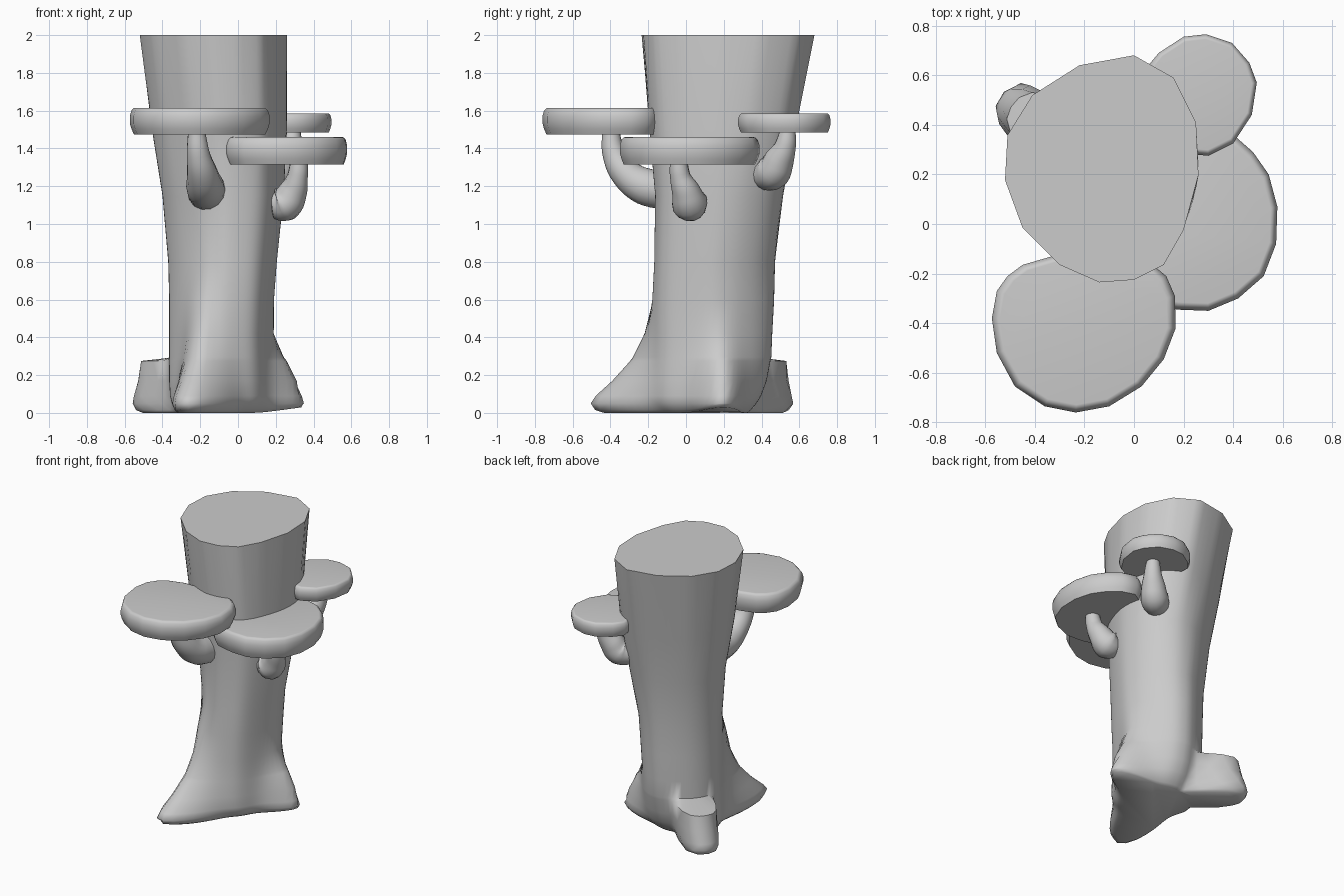
import bpy, bmesh, math

if "Cube" in bpy.data.objects:
    bpy.data.objects.remove(bpy.data.objects["Cube"])


def finish(bm, name, angle):
    bmesh.ops.recalc_face_normals(bm, faces=bm.faces)
    me = bpy.data.meshes.new(name)
    bm.to_mesh(me)
    bm.free()
    ob = bpy.data.objects.new(name, me)
    bpy.context.collection.objects.link(ob)
    smooth(ob, angle)


def smooth(ob, angle):
    bpy.ops.object.select_all(action='DESELECT')
    ob.select_set(True)
    bpy.context.view_layer.objects.active = ob
    bpy.ops.object.shade_smooth_by_angle(angle=math.radians(angle))


def loft(name, rings, angle):
    bm = bmesh.new()
    loops = [[bm.verts.new(p) for p in r] for r in rings]
    n = len(loops[0])
    for a, b in zip(loops, loops[1:]):
        for i in range(n):
            j = (i + 1) % n
            bm.faces.new((a[i], a[j], b[j], b[i]))
    bm.faces.new(loops[0])
    bm.faces.new(loops[-1])
    finish(bm, name, angle)


# Trunk: one 14-sided outline fitted to bounds per height, with three root lobes
TOP = [(-.52, .18), (-.45, -.01), (-.30, -.16), (-.14, -.23), (0, -.22), (.12, -.16), (.20, -.02),
       (.26, .20), (.25, .41), (.16, .59), (0, .68), (-.22, .64), (-.41, .52), (-.51, .36)]
SUB = 5


def outline(rounded):
    pts = []
    for i in range(len(TOP)):
        a, b, c, d = (TOP[(i + k) % len(TOP)] for k in (-1, 0, 1, 2))
        for k in range(SUB):
            t = k / SUB
            p = []
            for e in (0, 1):
                v = b[e] + (c[e] - b[e]) * t
                if rounded:
                    v = .5 * (2 * b[e] + (c[e] - a[e]) * t
                              + (2 * a[e] - 5 * b[e] + 4 * c[e] - d[e]) * t * t
                              + (3 * b[e] - a[e] - 3 * c[e] + d[e]) * t ** 3)
                p.append(v)
            pts.append(((p[0] + .13) / .39, (p[1] - .225) / .455))
    return pts


CX, CY = -.08, .16
# root direction, angular width, bluntness: front, right, back left
ROOTS = [(-107, .36, 1.6), (5, .38, 1.5), (141, .35, 3)]
# z, x0, x1, y0, y1, reach of each root (0 = none)
RINGS = [(0, -.31, .13, -.10, .33, .62, .42, .52),
         (.015, -.33, .15, -.12, .35, .67, .43, .56),
         (.05, -.345, .175, -.15, .38, .70, .435, .58),
         (.09, -.355, .18, -.16, .405, .67, .42, .57),
         (.17, -.36, .18, -.165, .435, .575, .395, .545),
         (.275, -.36, .18, -.165, .455, .475, .34, .52),
         (.295, -.36, .18, -.165, .46, .46, .325, 0),
         (.42, -.36, .18, -.165, .465, .395, .27, 0),
         (.60, -.36, .19, -.17, .475, .345, 0, 0),
         (.80, -.365, .205, -.165, .48, 0, 0, 0),
         (1.15, -.395, .24, -.16, .52, 0, 0, 0),
         (1.5, -.45, .255, -.19, .58, 0, 0, 0),
         (2, -.52, .26, -.235, .68, 0, 0, 0)]
rings = []
for z, x0, x1, y0, y1, *reach in RINGS:
    ring = []
    # the lower trunk is slimmer across one diagonal
    slim = .2 * min(1, max(0, (1.5 - z) / .7))
    for u, v in outline(z < 2):
        s = 1 - slim * max(0, u * v)
        x = (x0 + x1) / 2 + u * s * (x1 - x0) / 2 - CX
        y = (y0 + y1) / 2 + v * s * (y1 - y0) / 2 - CY
        r, a = math.hypot(x, y), math.atan2(y, x)
        add = lift = 0
        for k, ((deg, width, power), R) in enumerate(zip(ROOTS, reach)):
            d = abs((a - math.radians(deg) + math.pi) % math.tau - math.pi)
            w = math.exp(-(d / width) ** power)
            if R:
                add += max(0, R - r) * w
            if k == 1 and z < .05:
                lift = .03 * w
        ring.append((CX + (r + add) * math.cos(a), CY + (r + add) * math.sin(a), z + lift))
    rings.append(ring)
loft("trunk", rings, 70)


# Shelf caps: flat discs with rounded rims
def shelf(name, pts, z0, z1):
    cx = sum(p[0] for p in pts) / len(pts)
    cy = sum(p[1] for p in pts) / len(pts)
    h = z1 - z0
    rings = []
    for t, s in ((0, .94), (.2, .975), (.42, 1), (.68, 1), (.9, .975), (.99, .94), (1, .91)):
        rings.append([(cx + (x - cx) * s, cy + (y - cy) * s, z0 + h * t) for x, y in pts])
    loft(name, rings, 60)


shelf("front_shelf", [(-.573, -.38), (-.553, -.52), (-.48, -.655), (-.36, -.735), (-.235, -.76),
                      (-.10, -.735), (.03, -.655), (.12, -.545), (.168, -.42), (.165, -.29),
                      (.13, -.21), (.07, -.16), (-.10, -.13), (-.33, -.13), (-.45, -.165),
                      (-.51, -.21), (-.553, -.27)], 1.475, 1.615)
shelf("right_shelf", [(.578, .07), (.543, .20), (.48, .29), (.40, .36), (.30, .39), (.20, .33),
                      (.08, .15), (-.03, -.02), (-.075, -.13), (-.05, -.23), (.03, -.31),
                      (.17, -.345), (.30, -.35), (.42, -.30), (.523, -.21), (.573, -.08)], 1.315, 1.46)
shelf("back_shelf", [(.495, .57), (.465, .65), (.395, .73), (.29, .765), (.20, .755), (.10, .69),
                     (.05, .63), (.06, .50), (.12, .36), (.20, .285), (.30, .275), (.40, .325),
                     (.475, .44)], 1.485, 1.585)


# Curved stalks: tapered tubes with a rounded bulb, from the trunk up to each shelf
def stalk(name, pts):
    cu = bpy.data.curves.new(name, 'CURVE')
    cu.dimensions = '3D'
    cu.bevel_depth = 1
    cu.bevel_resolution = 5
    cu.resolution_u = 6
    cu.use_fill_caps = True
    sp = cu.splines.new('BEZIER')
    sp.bezier_points.add(len(pts) - 1)
    for b, (x, y, z, r) in zip(sp.bezier_points, pts):
        b.co = (x, y, z)
        b.radius = r
        b.handle_left_type = b.handle_right_type = 'AUTO'
    ob = bpy.data.objects.new(name, cu)
    bpy.context.collection.objects.link(ob)
    bpy.ops.object.select_all(action='DESELECT')
    ob.select_set(True)
    bpy.context.view_layer.objects.active = ob
    bpy.ops.object.convert(target='MESH')
    smooth(bpy.context.view_layer.objects.active, 80)


stalk("front_stalk", [(-.165, -.08, 1.175, .105), (-.175, -.22, 1.20, .10), (-.19, -.32, 1.27, .082),
                      (-.21, -.38, 1.37, .062), (-.22, -.40, 1.50, .045)])
stalk("right_stalk", [(.165, .03, 1.095, .03), (.185, .03, 1.097, .07), (.245, .02, 1.107, .096),
                      (.29, 0, 1.17, .077), (.315, -.03, 1.25, .055), (.325, -.04, 1.35, .045)])
stalk("back_stalk", [(.13, .40, 1.265, .08), (.21, .46, 1.275, .094), (.25, .495, 1.34, .08),
                     (.28, .525, 1.41, .058), (.29, .54, 1.50, .042)])
